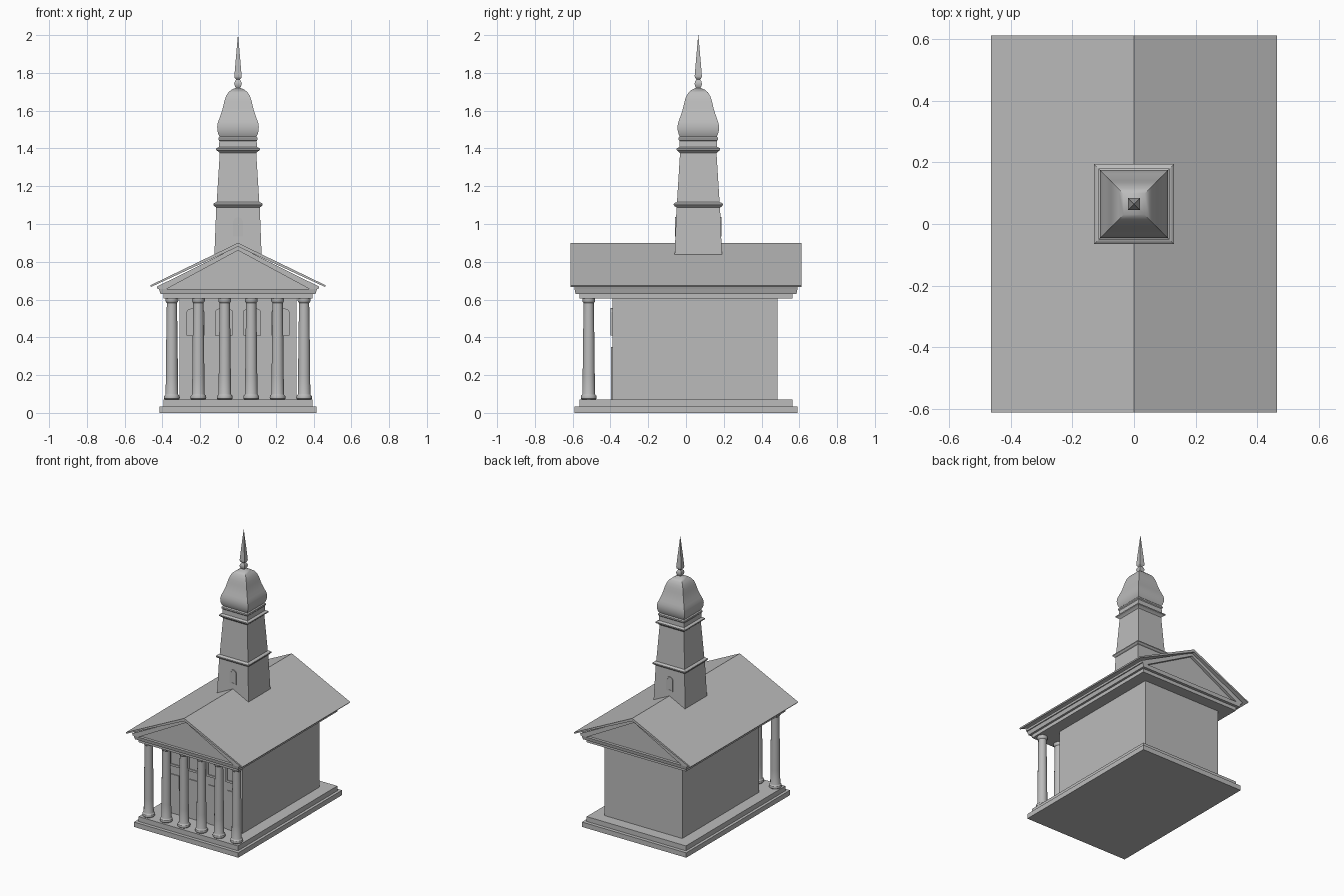
import bpy, bmesh, math

old = bpy.data.objects.get("Cube")
if old:
    bpy.data.objects.remove(old, do_unlink=True)

stone = bpy.data.materials.new("grey_stone")
stone.use_nodes = True
GREY = (0.5, 0.5, 0.5, 1)
stone.diffuse_color = GREY
stone.node_tree.nodes["Principled BSDF"].inputs["Base Color"].default_value = GREY


def finish(name, bm, smooth=False):
    bmesh.ops.recalc_face_normals(bm, faces=bm.faces)
    mesh = bpy.data.meshes.new(name)
    bm.to_mesh(mesh)
    bm.free()
    mesh.materials.append(stone)
    obj = bpy.data.objects.new(name, mesh)
    bpy.context.collection.objects.link(obj)
    if smooth:
        bpy.ops.object.select_all(action='DESELECT')
        obj.select_set(True)
        bpy.context.view_layer.objects.active = obj
        bpy.ops.object.shade_smooth_by_angle(angle=math.radians(35))
    return obj


def loft(name, rings, smooth=False):
    """Skin a stack of equal point rings and cap both ends."""
    bm = bmesh.new()
    loops = [[bm.verts.new(p) for p in ring] for ring in rings]
    n = len(loops[0])
    for a, b in zip(loops, loops[1:]):
        for i in range(n):
            j = (i + 1) % n
            bm.faces.new((a[i], a[j], b[j], b[i]))
    bm.faces.new(loops[0])
    bm.faces.new(loops[-1])
    return finish(name, bm, smooth)


def slabs(name, profile, cy=0, smooth=False):
    """Rectangular rings given as (half x, half y, z)."""
    corners = ((-1, -1), (1, -1), (1, 1), (-1, 1))
    return loft(name, [[(sx * hx, cy + sy * hy, z) for sx, sy in corners]
                       for hx, hy, z in profile], smooth)


def square_tower(name, profile, smooth=False):
    return slabs(name, [(r, r, z) for r, z in profile], TOWER_Y, smooth)


def turned(name, profile, x, y, n=24):
    angles = [math.tau * i / n for i in range(n)]
    return loft(name, [[(x + r * math.cos(a), y + r * math.sin(a), z) for a in angles]
                       for r, z in profile], True)


def prism(name, outline, y0, y1):
    """Extrude an x-z outline along y."""
    return loft(name, [[(x, y, z) for x, z in outline] for y in (y0, y1)])


def arch(x, half, z0, spring, rise, n=10):
    pts = [(x - half, z0), (x + half, z0)]
    return pts + [(x + half * math.cos(math.pi * i / n), spring + rise * math.sin(math.pi * i / n))
                  for i in range(n + 1)]


def frame(name, outer, inner, y0, y1):
    """Hollow surround between two matching outlines."""
    bm = bmesh.new()
    loops = [[bm.verts.new((x, y, z)) for x, z in outline]
             for outline, y in ((outer, y0), (outer, y1), (inner, y1), (inner, y0))]
    n = len(outer)
    for k in range(4):
        a, b = loops[k], loops[(k + 1) % 4]
        for i in range(n):
            j = (i + 1) % n
            bm.faces.new((a[i], a[j], b[j], b[i]))
    return finish(name, bm)


TOWER_Y = 0.065
WALL_Y = -0.39

# Stepped base and hall
slabs("stepped_base", [(.415, .59, 0), (.415, .59, .035), (.395, .565, .035), (.395, .565, .07)])
slabs("hall", [(.31, .4375, .07), (.31, .4375, .61)], cy=.0475)

# Entablature, gables and roof
slabs("entablature", [(.395, .565, .605), (.395, .565, .63), (.41, .585, .63),
                      (.418, .59, .655)])
prism("gable_wall", [(-.4, .65), (.4, .65), (0, .87)], -.57, .57)
prism("raking_cornice", [(-.425, .655), (-.43, .668), (0, .882), (.43, .668), (.425, .655),
                         (.38, .655), (0, .86), (-.38, .655)], -.59, .59)
prism("roof", [(-.465, .675), (0, .9), (.465, .675), (.46, .667), (0, .88), (-.46, .667)],
      -.612, .612)

# Portico columns
COLUMN = [(.036, .07), (.041, .075), (.042, .083), (.04, .091), (.035, .095), (.033, .1),
          (.032, .2), (.03, .38), (.027, .575), (.027, .582), (.031, .586), (.034, .592),
          (.034, .607)]
for i in range(6):
    turned(f"column_{i + 1}", COLUMN, -.35 + .14 * i, -.515)

# Doors and arched windows in the portico wall
for i in range(4):
    x = -.225 + .15 * i
    frame(f"window_frame_{i + 1}", arch(x, .047, .41, .535, .02), arch(x, .034, .425, .522, .016),
          WALL_Y - .009, WALL_Y + .005)
    prism(f"window_pane_{i + 1}", arch(x, .036, .42, .522, .018), WALL_Y - .003, WALL_Y + .005)
    prism(f"door_{i + 1}", [(x - .034, .07), (x + .034, .07), (x + .034, .35), (x - .034, .35)],
          WALL_Y - .006, WALL_Y + .005)

# Tower stages with mouldings
square_tower("tower_lower", [(.125, .835), (.115, 1.092)])
square_tower("tower_lower_cornice", [(.115, 1.088), (.123, 1.092), (.13, 1.1), (.13, 1.107),
                                     (.122, 1.113), (.114, 1.116)])
square_tower("tower_upper", [(.113, 1.11), (.096, 1.385)])
square_tower("tower_upper_cornice", [(.096, 1.375), (.106, 1.385), (.116, 1.392), (.116, 1.4),
                                     (.1, 1.408), (.099, 1.44), (.104, 1.446), (.104, 1.456),
                                     (.097, 1.463)])

# Square onion dome and spire
square_tower("dome", [(.096, 1.46), (.104, 1.475), (.109, 1.495), (.11, 1.515), (.107, 1.535),
                      (.1, 1.555), (.091, 1.58), (.083, 1.605), (.077, 1.63), (.071, 1.655),
                      (.063, 1.678), (.051, 1.697), (.034, 1.711), (.012, 1.721)], True)
square_tower("spire_knob", [(.008, 1.715), (.016, 1.728), (.02, 1.742), (.016, 1.756),
                            (.008, 1.766)], True)
square_tower("spire", [(.008, 1.762), (.018, 1.775), (.019, 1.785), (.012, 1.87), (.0005, 2)])

# Tower windows, front and back
for side, label in ((-1, "front"), (1, "back")):
    y = TOWER_Y + side * .123
    inside = TOWER_Y + side * .112
    frame(f"tower_window_frame_{label}", arch(0, .026, .935, 1.01, .026),
          arch(0, .017, .943, 1.01, .017), y, inside)
    prism(f"tower_window_pane_{label}", arch(0, .019, .94, 1.01, .019),
          TOWER_Y + side * .1215, inside)
